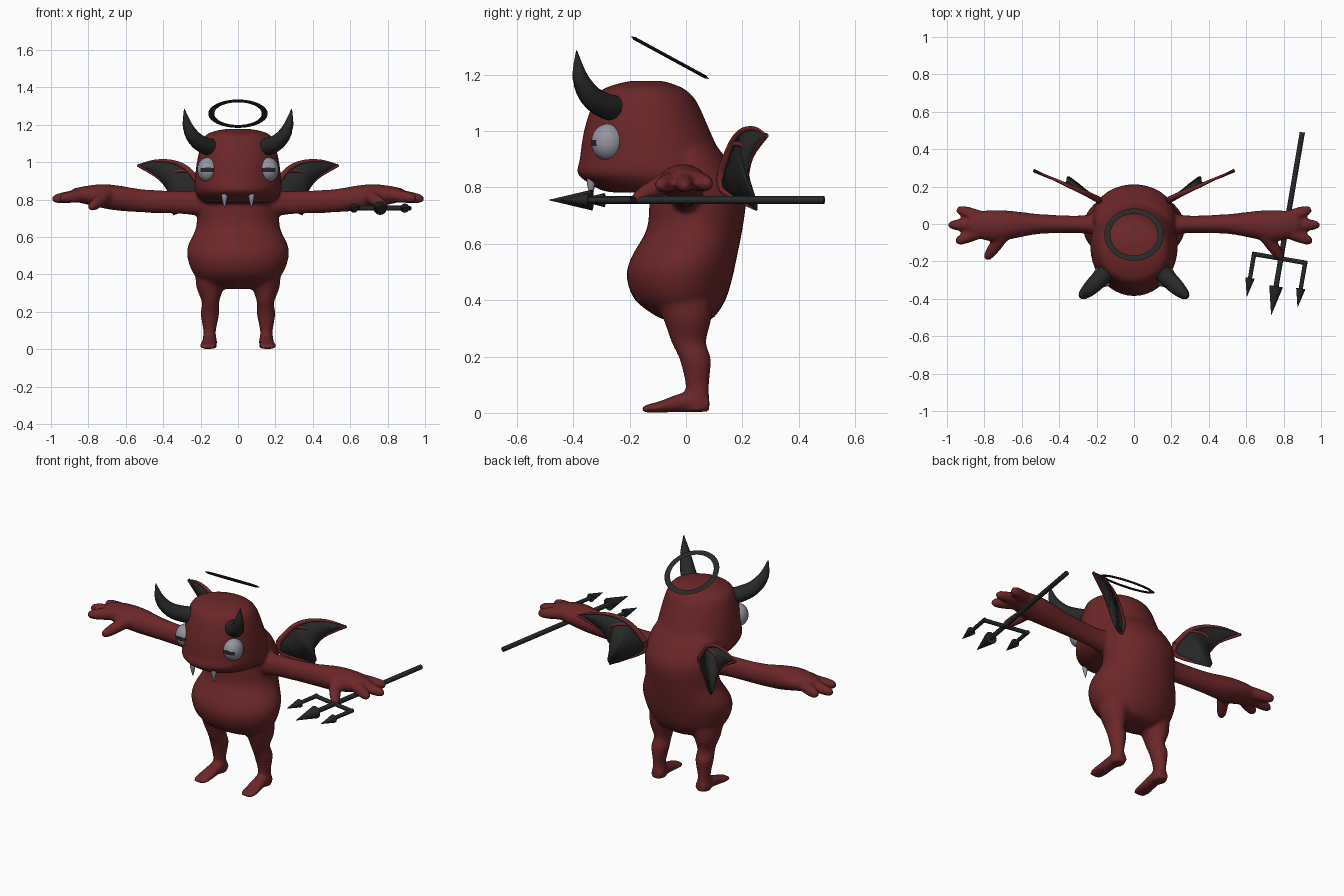
import bpy, bmesh, math
from mathutils import Vector, Matrix

if "Cube" in bpy.data.objects:
    bpy.data.objects.remove(bpy.data.objects["Cube"], do_unlink=True)


def material(name, rgb):
    m = bpy.data.materials.new(name)
    m.use_nodes = True
    m.diffuse_color = (*rgb, 1)
    m.node_tree.nodes["Principled BSDF"].inputs["Base Color"].default_value = (*rgb, 1)
    return m


RED = material("dark red skin", (0.15, 0.02, 0.022))
BLACK = material("charcoal", (0.02, 0.021, 0.021))
GREY = material("pale grey", (0.3, 0.3, 0.36))
SIDES = (("left", 1), ("right", -1))


def finish(bm, name, *mats, angle=50):
    bmesh.ops.recalc_face_normals(bm, faces=bm.faces)
    mesh = bpy.data.meshes.new(name)
    bm.to_mesh(mesh)
    bm.free()
    ob = bpy.data.objects.new(name, mesh)
    bpy.context.collection.objects.link(ob)
    for m in mats:
        mesh.materials.append(m)
    for o in bpy.context.selected_objects:
        o.select_set(False)
    ob.select_set(True)
    bpy.context.view_layer.objects.active = ob
    bpy.ops.object.shade_smooth_by_angle(angle=math.radians(angle))
    return ob


def smooth_path(rows, steps):
    """Catmull-Rom through rows of numbers."""
    rows = [Vector(r) for r in rows]
    out = []
    for i in range(len(rows) - 1):
        a, b = rows[max(i - 1, 0)], rows[i]
        c, d = rows[i + 1], rows[min(i + 2, len(rows) - 1)]
        for k in range(steps):
            t = k / steps
            out.append(0.5 * (2 * b + (c - a) * t + (2 * a - 5 * b + 4 * c - d) * t * t
                              + (3 * b - a - 3 * c + d) * t ** 3))
    return out + [rows[-1]]


def tube(bm, rows, side=1, plane=None, sides=16, steps=4):
    """Loft ellipses; each row is x, y, z, radius 1, radius 2."""
    rows = smooth_path(rows, steps) if steps > 1 else [Vector(r) for r in rows]
    mid = [Vector((r[0] * side, r[1], r[2])) for r in rows]
    rings = []
    for i, r in enumerate(rows):
        if plane:
            u, v = Vector(plane[0]), Vector(plane[1])
        else:
            t = (mid[min(i + 1, len(mid) - 1)] - mid[max(i - 1, 0)]).normalized()
            ref = Vector((0, 0, 1)) if abs(t.z) < 0.9 else Vector((0, 1, 0))
            u = t.cross(ref).normalized()
            v = u.cross(t)
        rings.append([bm.verts.new(mid[i] + u * max(r[3], 0.001) * math.cos(a)
                                   + v * max(r[4], 0.001) * math.sin(a))
                      for a in (2 * math.pi * k / sides for k in range(sides))])
    for p, q in zip(rings, rings[1:]):
        for k in range(sides):
            n = (k + 1) % sides
            bm.faces.new((p[k], p[n], q[n], q[k]))
    bm.faces.new(rings[0])
    bm.faces.new(rings[-1])


FLAT = ((1, 0, 0), (0, 1, 0))
ACROSS = ((0, 1, 0), (0, 0, 1))


def trunk(bm, profile):
    """Profile rows: height, front y, back y, half width."""
    tube(bm, [(0, (f + b) / 2, z, w, (b - f) / 2) for z, f, b, w in profile], plane=FLAT, sides=40)


# Body: torso, head, legs, feet, arms and fingers fused into one skin
bm = bmesh.new()
trunk(bm, [(0.322, -0.04, 0.06, 0.08), (0.34, -0.1, 0.1, 0.17), (0.4, -0.18, 0.14, 0.235),
           (0.48, -0.21, 0.165, 0.268), (0.55, -0.195, 0.18, 0.268), (0.65, -0.14, 0.2, 0.225),
           (0.75, -0.13, 0.212, 0.22), (0.82, -0.13, 0.195, 0.22), (0.92, -0.13, 0.13, 0.2),
           (1.0, -0.1, 0.06, 0.12)])
trunk(bm, [(0.782, -0.26, 0.12, 0.15), (0.79, -0.3, 0.15, 0.185), (0.815, -0.345, 0.16, 0.215),
           (0.85, -0.385, 0.155, 0.232), (0.9, -0.377, 0.13, 0.232), (1.0, -0.362, 0.085, 0.22),
           (1.1, -0.33, 0.04, 0.197), (1.145, -0.3, 0.0, 0.172), (1.168, -0.24, -0.05, 0.12),
           (1.178, -0.19, -0.09, 0.06)])
for _, s in SIDES:
    tube(bm, [(0.13, -0.01, 0.42, 0.1, 0.11), (0.148, 0.005, 0.33, 0.074, 0.085),
              (0.147, 0.01, 0.25, 0.046, 0.062), (0.15, 0.033, 0.19, 0.05, 0.056),
              (0.152, 0.04, 0.1, 0.034, 0.042), (0.152, 0.04, 0.05, 0.038, 0.042),
              (0.152, 0.04, 0.004, 0.04, 0.044)], s, FLAT)
    tube(bm, [(0.15, 0.083, 0.03, 0.03, 0.028), (0.15, 0.05, 0.043, 0.038, 0.04),
              (0.153, -0.02, 0.036, 0.04, 0.034), (0.158, -0.09, 0.022, 0.046, 0.021),
              (0.16, -0.14, 0.015, 0.042, 0.014), (0.16, -0.157, 0.012, 0.025, 0.008)],
         s, ((1, 0, 0), (0, 0, 1)))
    tube(bm, [(0.1, 0.01, 0.775, 0.07, 0.07), (0.2, 0, 0.78, 0.06, 0.068),
              (0.3, -0.002, 0.785, 0.047, 0.062), (0.5, 0, 0.793, 0.053, 0.062),
              (0.65, -0.005, 0.81, 0.075, 0.068), (0.74, -0.01, 0.82, 0.085, 0.062),
              (0.82, -0.006, 0.825, 0.075, 0.048), (0.88, -0.005, 0.825, 0.05, 0.035)], s, ACROSS)
    for y0, tip in ((0.035, (0.945, 0.08, 0.81)), (-0.005, (0.99, -0.005, 0.803)),
                    (-0.04, (0.95, -0.095, 0.805)), (-0.06, (0.79, -0.185, 0.755))):
        base = Vector((0.82 if tip[0] > 0.9 else 0.7, y0, 0.825))
        end = Vector(tip)
        rows = [(*base.lerp(end, t), r, r) for t, r in
                ((0, 0.036), (0.5, 0.033), (0.85, 0.026), (0.97, 0.018), (1.03, 0.008))]
        tube(bm, rows, s)
body = finish(bm, "body", RED, angle=180)
fuse = body.modifiers.new("fuse", "REMESH")
fuse.mode = "VOXEL"
fuse.voxel_size = 0.01
fuse.use_smooth_shade = True
relax = body.modifiers.new("relax", "SMOOTH")
relax.factor = 0.5
relax.iterations = 5

for side, s in SIDES:
    # Eye with a slit pupil coloured by position
    bm = bmesh.new()
    bmesh.ops.create_uvsphere(bm, u_segments=64, v_segments=48, radius=1)
    for f in bm.faces:
        c = f.calc_center_median()
        f.material_index = int(c.y < 0 and abs(c.x) < 0.72 and -0.2 < c.z < 0.2 - 0.15 * abs(c.x))
    bmesh.ops.transform(bm, verts=bm.verts, matrix=Matrix.Translation((0.16 * s, -0.276, 0.96))
                        @ Matrix.Diagonal((0.058, 0.06, 0.066, 1)))
    finish(bm, side + "_eye", GREY, BLACK)

    # Horn
    bm = bmesh.new()
    tube(bm, [(0.12, -0.23, 1.08, 0.045, 0.045), (0.165, -0.275, 1.085, 0.047, 0.046),
              (0.225, -0.335, 1.12, 0.042, 0.04), (0.268, -0.375, 1.19, 0.028, 0.028),
              (0.287, -0.388, 1.285, 0.002, 0.002)], s)
    finish(bm, side + "_horn", BLACK)

    # Fang
    bm = bmesh.new()
    tube(bm, [(0.072, -0.335, 0.845, 0.018, 0.016), (0.072, -0.337, 0.81, 0.015, 0.014),
              (0.072, -0.334, 0.757, 0.002, 0.002)], s, FLAT)
    finish(bm, side + "_fang", GREY)

    # Wing membrane between the leading and trailing edges
    lead = [(0.19, 0.13, 0.86), (0.26, 0.165, 0.955), (0.34, 0.2, 1.0), (0.44, 0.245, 1.008),
            (0.535, 0.285, 0.985)]
    trail = [(0.2, 0.13, 0.79), (0.345, 0.25, 0.72), (0.365, 0.22, 0.83), (0.42, 0.235, 0.91),
             (0.53, 0.28, 0.98)]
    bm = bmesh.new()
    rows = [[bm.verts.new((p.x * s, p.y, p.z)) for p in smooth_path(e, 3)] for e in (lead, trail)]
    for i in range(len(rows[0]) - 1):
        bm.faces.new((rows[0][i], rows[0][i + 1], rows[1][i + 1], rows[1][i]))
    web = finish(bm, side + "_wing_membrane", BLACK)
    thick = web.modifiers.new("thickness", "SOLIDIFY")
    thick.thickness = 0.008
    thick.offset = 0

    # Wing bones
    bm = bmesh.new()
    for path, r in ((lead, 0.018), ([lead[0], trail[0], trail[1]], 0.018),
                    ([lead[1], (0.35, 0.21, 0.94), trail[2]], 0.011),
                    ([lead[4], trail[3], trail[2]], 0.009)):
        n = len(path) - 1
        tube(bm, [(*p, r * (1 - 0.8 * i / n), r * (1 - 0.8 * i / n)) for i, p in enumerate(path)],
             s, sides=10)
    finish(bm, side + "_wing_bones", RED)

# Halo: a flat ring tilted up at the front
bm = bmesh.new()
N = 48
tilt = Matrix.Translation((0, -0.057, 1.26)) @ Matrix.Rotation(math.radians(-28.5), 4, "X")
hoop = [[bm.verts.new(tilt @ Vector((r * math.cos(a), r * math.sin(a), h)))
         for r, h in ((0.127, 0), (0.142, 0.006), (0.159, 0), (0.142, -0.006))]
        for a in (2 * math.pi * k / N for k in range(N))]
for k in range(N):
    p, q = hoop[k], hoop[(k + 1) % N]
    for j in range(4):
        bm.faces.new((p[j], p[(j + 1) % 4], q[(j + 1) % 4], q[j]))
finish(bm, "halo", BLACK)

# Trident: shaft, crossbar and three barbed prongs
bm = bmesh.new()
hub = Vector((0.785, -0.185, 0.755))
fwd = Vector((-0.168, -0.986, 0))
out = Vector((0.986, -0.168, 0))


def rod(a, b, ra, rb):
    tube(bm, [(*a, ra, ra), (*b, rb, rb)], sides=12, steps=1)


rod(hub - fwd * 0.685, hub + fwd * 0.17, 0.014, 0.014)
rod(hub - out * 0.152, hub + out * 0.138, 0.012, 0.012)
for offset, start, length, width in ((-0.145, 0.13, 0.1, 0.025), (0, 0.15, 0.155, 0.037),
                                     (0.132, 0.14, 0.1, 0.025)):
    root = hub + out * offset
    neck = root + fwd * start
    rod(root - fwd * 0.01, neck, 0.012, 0.011)
    rod(neck, neck + fwd * length, width, 0.001)
finish(bm, "trident", BLACK, angle=35)
